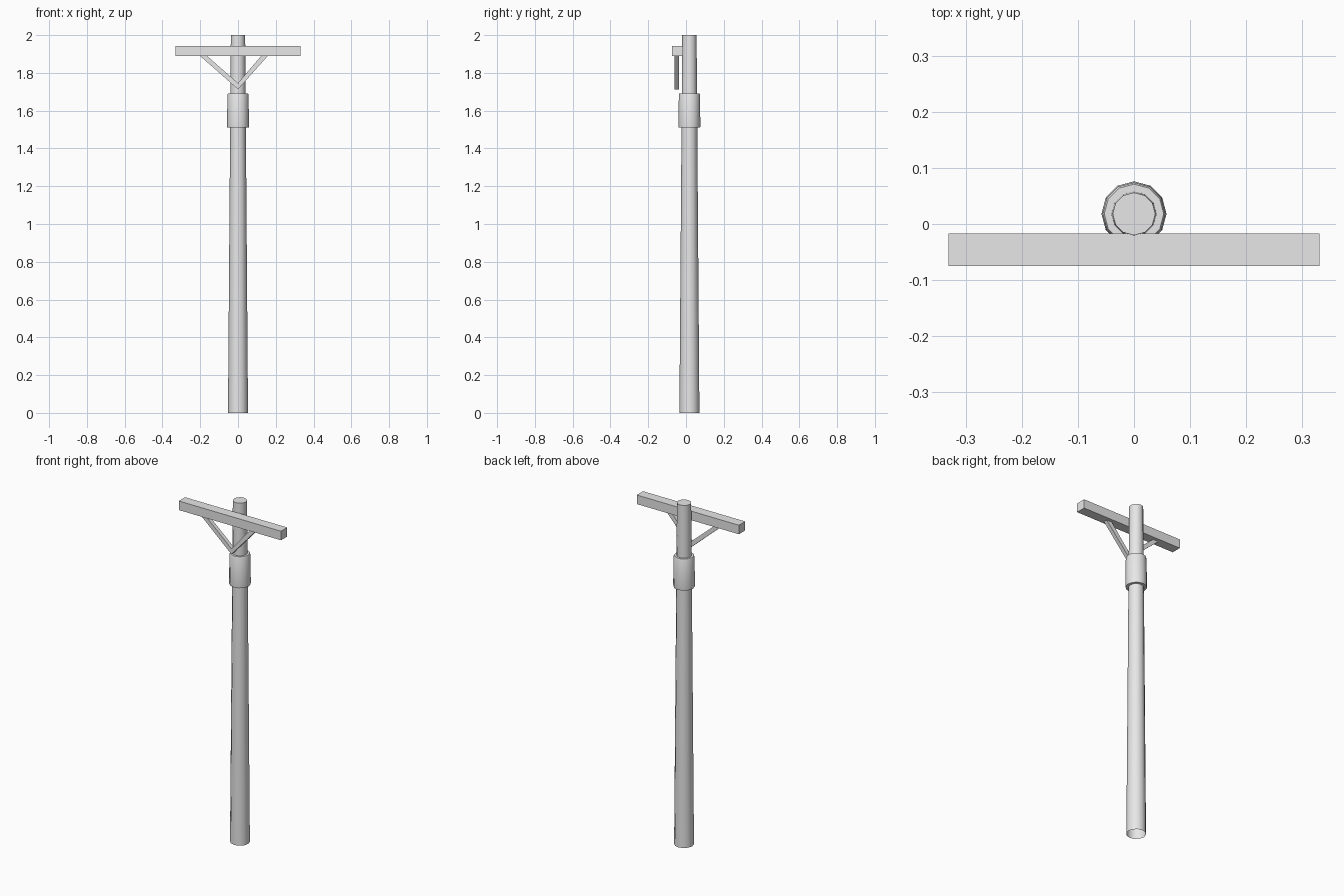
import bpy, bmesh
from math import sin, cos, pi, radians

cube = bpy.data.objects.get("Cube")
if cube:
    bpy.data.objects.remove(cube, do_unlink=True)

SIDES = 12
POLE_Y = 0.018

grey = bpy.data.materials.new("light_grey")
grey.use_nodes = True
grey.diffuse_color = (0.8, 0.8, 0.8, 1)
grey.node_tree.nodes["Principled BSDF"].inputs["Base Color"].default_value = grey.diffuse_color


def finish(name, bm, smooth=False):
    bmesh.ops.recalc_face_normals(bm, faces=bm.faces[:])
    mesh = bpy.data.meshes.new(name)
    bm.to_mesh(mesh)
    bm.free()
    mesh.materials.append(grey)
    obj = bpy.data.objects.new(name, mesh)
    bpy.context.collection.objects.link(obj)
    if smooth:
        bpy.ops.object.select_all(action="DESELECT")
        obj.select_set(True)
        bpy.context.view_layer.objects.active = obj
        bpy.ops.object.shade_smooth_by_angle(angle=radians(40))
    return obj


def lathe(name, profile, cap_top=False, closed=False):
    """Turn (radius, height) points around the pole axis."""
    bm = bmesh.new()
    rings = []
    for r, z in profile:
        angles = [2 * pi * i / SIDES for i in range(SIDES)]
        rings.append([bm.verts.new((r * cos(a), POLE_Y + r * sin(a), z)) for a in angles])
    pairs = list(zip(rings, rings[1:]))
    if closed:
        pairs.append((rings[-1], rings[0]))
    for low, high in pairs:
        for i in range(SIDES):
            j = (i + 1) % SIDES
            bm.faces.new((low[i], low[j], high[j], high[i]))
    if cap_top:
        bm.faces.new(rings[-1])
    return finish(name, bm, smooth=True)


def prism(name, outline, y_front, y_back):
    """Extrude an (x, z) outline from front to back."""
    bm = bmesh.new()
    face = bm.faces.new([bm.verts.new((x, y_front, z)) for x, z in outline])
    result = bmesh.ops.extrude_face_region(bm, geom=[face])
    moved = [v for v in result["geom"] if isinstance(v, bmesh.types.BMVert)]
    bmesh.ops.translate(bm, verts=moved, vec=(0, y_back - y_front, 0))
    return finish(name, bm)


# Tapered pole, open at the foot
lathe("pole", [(0.053, 0), (0.038, 2.0)], cap_top=True)

# Collar around the upper pole, slightly wider at its lower rim
lathe("collar", [(0.041, 1.51), (0.057, 1.51), (0.058, 1.52),
                 (0.056, 1.685), (0.053, 1.692), (0.040, 1.692)], closed=True)

# Crossarm on the front of the pole
ARM_LOW, ARM_HIGH, ARM_HALF = 1.889, 1.942, 0.331
prism("crossarm", [(-ARM_HALF, ARM_LOW), (ARM_HALF, ARM_LOW),
                   (ARM_HALF, ARM_HIGH), (-ARM_HALF, ARM_HIGH)], -0.075, -0.017)

# Two uneven braces meeting at a point below the crossarm
for name, outer, inner in (("right_brace", -0.2, -0.163), ("left_brace", 0.157, 0.122)):
    prism(name, [(outer, ARM_LOW), (inner, ARM_LOW), (0, 1.746), (0, 1.713)], -0.061, -0.038)
